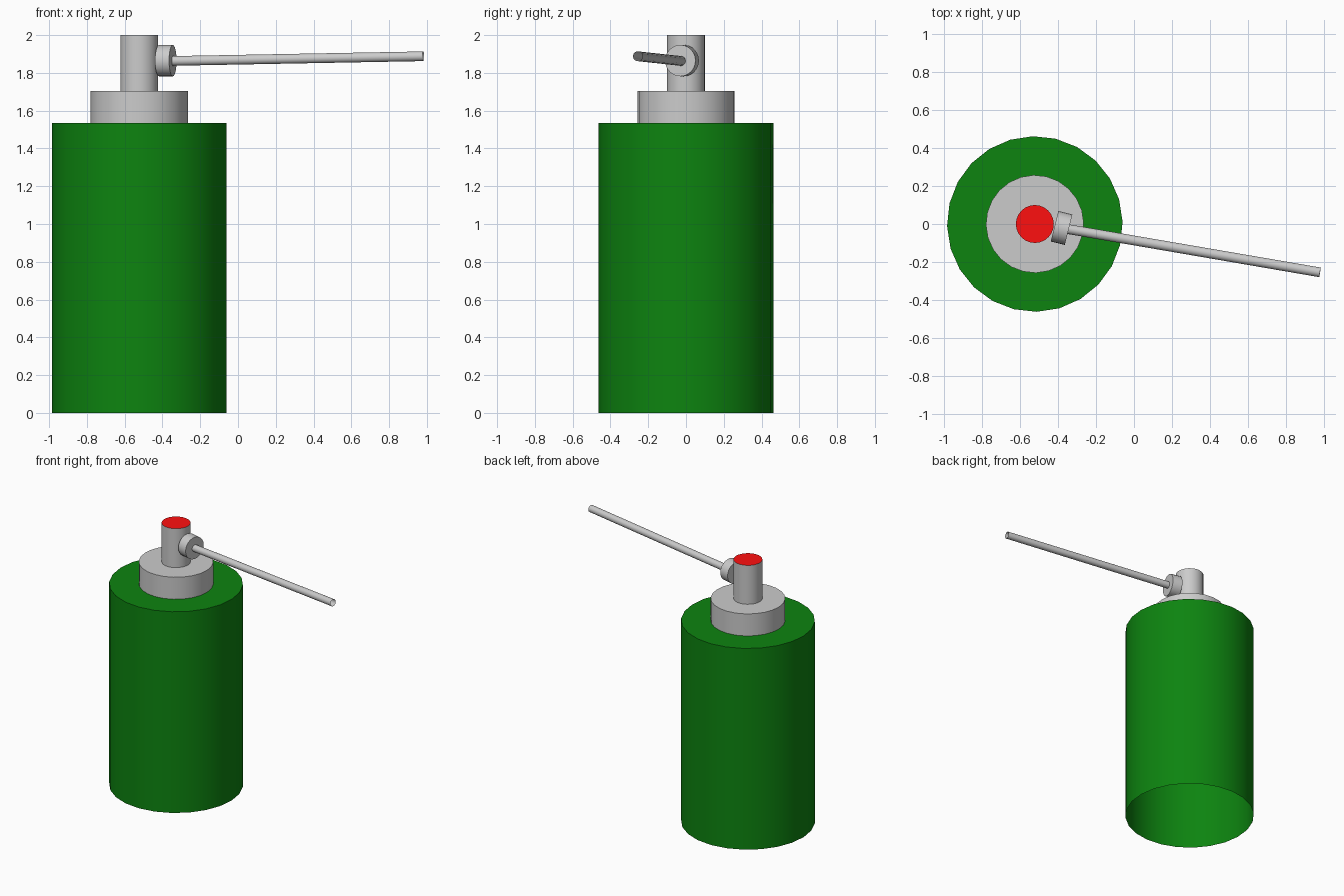
import bpy, bmesh, math
from mathutils import Vector

if "Cube" in bpy.data.objects:
    bpy.data.objects.remove(bpy.data.objects["Cube"])

SIDES = 24
CX = -0.523  # axis of the can


def paint(name, rgb):
    mat = bpy.data.materials.new(name)
    mat.diffuse_color = (*rgb, 1)
    mat.use_nodes = True
    mat.node_tree.nodes["Principled BSDF"].inputs["Base Color"].default_value = mat.diffuse_color
    return mat


def tube(name, start, end, radius, mat=None, sides=SIDES, caps=()):
    """Cylinder wall from start to end, closed at the listed ends (0 or 1)."""
    start, end = Vector(start), Vector(end)
    axis = end - start
    turn = Vector((0, 0, 1)).rotation_difference(axis)
    bm = bmesh.new()
    rings = []
    for centre in (start, end):
        ring = []
        for i in range(sides):
            a = 2 * math.pi * i / sides + math.radians(1.3)
            p = Vector((radius * math.cos(a), radius * math.sin(a), 0))
            ring.append(bm.verts.new(centre + turn @ p))
        rings.append(ring)
    low, high = rings
    for i in range(sides):
        j = (i + 1) % sides
        bm.faces.new((low[i], low[j], high[j], high[i]))
    if 0 in caps:
        bm.faces.new(low[::-1])
    if 1 in caps:
        bm.faces.new(high)
    mesh = bpy.data.meshes.new(name)
    bm.to_mesh(mesh)
    bm.free()
    obj = bpy.data.objects.new(name, mesh)
    bpy.context.collection.objects.link(obj)
    if mat:
        mesh.materials.append(mat)
    bpy.ops.object.select_all(action='DESELECT')
    bpy.context.view_layer.objects.active = obj
    obj.select_set(True)
    bpy.ops.object.shade_smooth_by_angle(angle=math.radians(40))
    return obj


green = paint("green", (0.004, 0.23, 0.005))
red = paint("red", (1.0, 0.005, 0.005))

# Can body, open underneath
tube("can_body", (CX, 0, 0), (CX, 0, 1.535), 0.463, green, caps=(1,))

# Collar on top of the can
tube("collar", (CX, 0, 1.535), (CX, 0, 1.703), 0.258, caps=(1,))

# Push button with its red top face
button = tube("push_button", (CX, 0, 1.703), (CX, 0, 2.0), 0.1, caps=(1,))
button.data.materials.append(None)
button.data.materials.append(red)
for face in button.data.polygons:
    if face.normal.z > 0.9:
        face.material_index = 1

# Nozzle hub on the side of the button
hub = Vector((-0.382, -0.021, 1.865))
half = Vector((math.cos(math.radians(-14)), math.sin(math.radians(-14)), 0)) * 0.038
tube("nozzle_hub", hub - half, hub + half, 0.083, caps=(0, 1))

# Long thin straw, open at its tip
tube("straw", (-0.36, -0.025, 1.863), (0.981, -0.255, 1.888), 0.026, sides=16)
